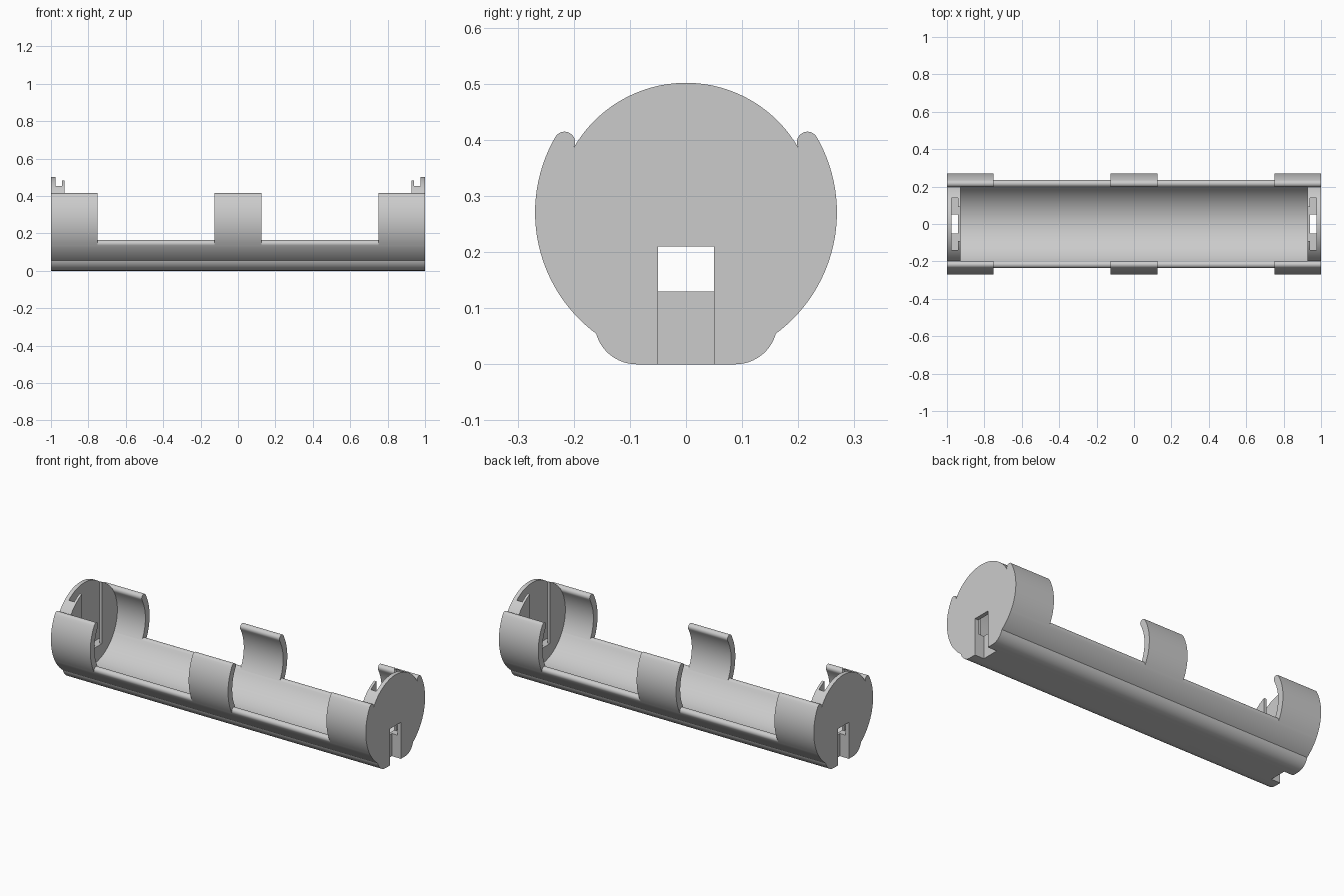
import bpy, bmesh
from math import sin, cos, radians

cube = bpy.data.objects.get("Cube")
if cube:
    bpy.data.objects.remove(cube, do_unlink=True)

AXIS_Z, R_IN, R_OUT = 0.2706, 0.231, 0.269
R_MID, R_TIP = (R_IN + R_OUT) / 2, (R_OUT - R_IN) / 2
WALL_X = 0.928          # inner face of the end walls

grey = bpy.data.materials.new("light_grey_plastic")
grey.use_nodes = True
colour = (0.6, 0.6, 0.6, 1)
grey.diffuse_color = colour
grey.node_tree.nodes["Principled BSDF"].inputs["Base Color"].default_value = colour


def arc(cy, cz, r, start, end, step=3):
    """Points on an arc in the yz plane, angles in degrees."""
    n = max(1, round(abs(end - start) / step))
    angles = [radians(start + (end - start) * i / n) for i in range(n + 1)]
    return [(cy + r * cos(a), cz + r * sin(a)) for a in angles]


def tip(angle, start, end):
    """Rounded end of the shell wall, without its two end points."""
    a = radians(angle)
    return arc(R_MID * cos(a), AXIS_Z + R_MID * sin(a), R_TIP, start, end, 15)[1:-1]


def extrude(name, profile, x0, x1):
    """Solid made by extruding a yz profile along x."""
    bm = bmesh.new()
    face = bm.faces.new([bm.verts.new((x0, y, z)) for y, z in profile])
    moved = bmesh.ops.extrude_face_region(bm, geom=[face])["geom"]
    bmesh.ops.translate(bm, vec=(x1 - x0, 0, 0),
                        verts=[v for v in moved if isinstance(v, bmesh.types.BMVert)])
    bmesh.ops.recalc_face_normals(bm, faces=bm.faces)
    mesh = bpy.data.meshes.new(name)
    bm.to_mesh(mesh)
    bm.free()
    mesh.materials.append(grey)
    obj = bpy.data.objects.new(name, mesh)
    bpy.context.collection.objects.link(obj)
    return obj


def box_cutter(name, side, x0, x1, half_y, z0, z1):
    xs = sorted((side * x0, side * x1))
    obj = extrude(name, [(-half_y, z0), (half_y, z0), (half_y, z1), (-half_y, z1)], *xs)
    obj.hide_render = True
    return obj


def cut(obj, cutters):
    """Subtract the cutters and keep the result as plain mesh."""
    for c in cutters:
        mod = obj.modifiers.new(c.name, "BOOLEAN")
        mod.operation, mod.solver, mod.object = "DIFFERENCE", "EXACT", c
    graph = bpy.context.evaluated_depsgraph_get()
    mesh = bpy.data.meshes.new_from_object(obj.evaluated_get(graph))
    obj.modifiers.clear()
    obj.data = mesh


parts, cutters = [], []

# Trough: lower shell with rounded rims
trough = extrude("trough",
                 arc(0, AXIS_Z, R_OUT, -150, -30) + tip(-30, -30, 150)
                 + arc(0, AXIS_Z, R_IN, -30, -150) + tip(-150, 30, 210), -1, 1)

# Foot: flat base with rounded sides, its top buried in the shell wall
foot = extrude("foot",
               arc(-0.088, 0.075, 0.075, 180, 270, 6) + arc(0.088, 0.075, 0.075, -90, 0, 6)
               + arc(0, AXIS_Z, R_MID, -51, -129), -1, 1)
parts += [trough, foot]

# Clips: three pairs of curved arms with rounded tips
right_arm = (arc(0, AXIS_Z, R_OUT, -30, 30) + tip(30, 30, 210)
             + arc(0, AXIS_Z, R_IN, 30, -30))
left_arm = [(-y, z) for y, z in right_arm]
for place, x0, x1 in (("right", -1, -0.75), ("middle", -0.125, 0.125), ("left", 0.75, 1)):
    parts.append(extrude(place + "_back_clip", right_arm, x0, x1))
    parts.append(extrude(place + "_front_clip", left_arm, x0, x1))

# End walls: discs with a contact slot, an inner window and a terminal opening
openings = []
disc = arc(0, AXIS_Z, R_IN, 0, 357)
for name, side in (("right", -1), ("left", 1)):
    wall = extrude(name + "_end_wall", disc, *sorted((side * WALL_X, side)))
    slot = box_cutter("slot_cutter", side, 0.942, 0.977, 0.14, 0.13, 0.6)
    window = box_cutter("window_cutter", side, 0.9, 0.96, 0.09, 0.13, 0.6)
    opening = box_cutter("opening_cutter", side, 0.942, 1.1, 0.05, -0.1, 0.21)
    cut(wall, [slot, window, opening])
    parts.append(wall)
    openings.append(opening)
    cutters += [slot, window, opening]

# Terminal openings continue down through the shell and foot
for obj in (trough, foot):
    cut(obj, openings)
for c in cutters:
    bpy.data.objects.remove(c, do_unlink=True)

# Smooth curved faces, keep hard edges
for obj in parts:
    obj.data.shade_smooth()
    obj.data.set_sharp_from_angle(angle=radians(30))
